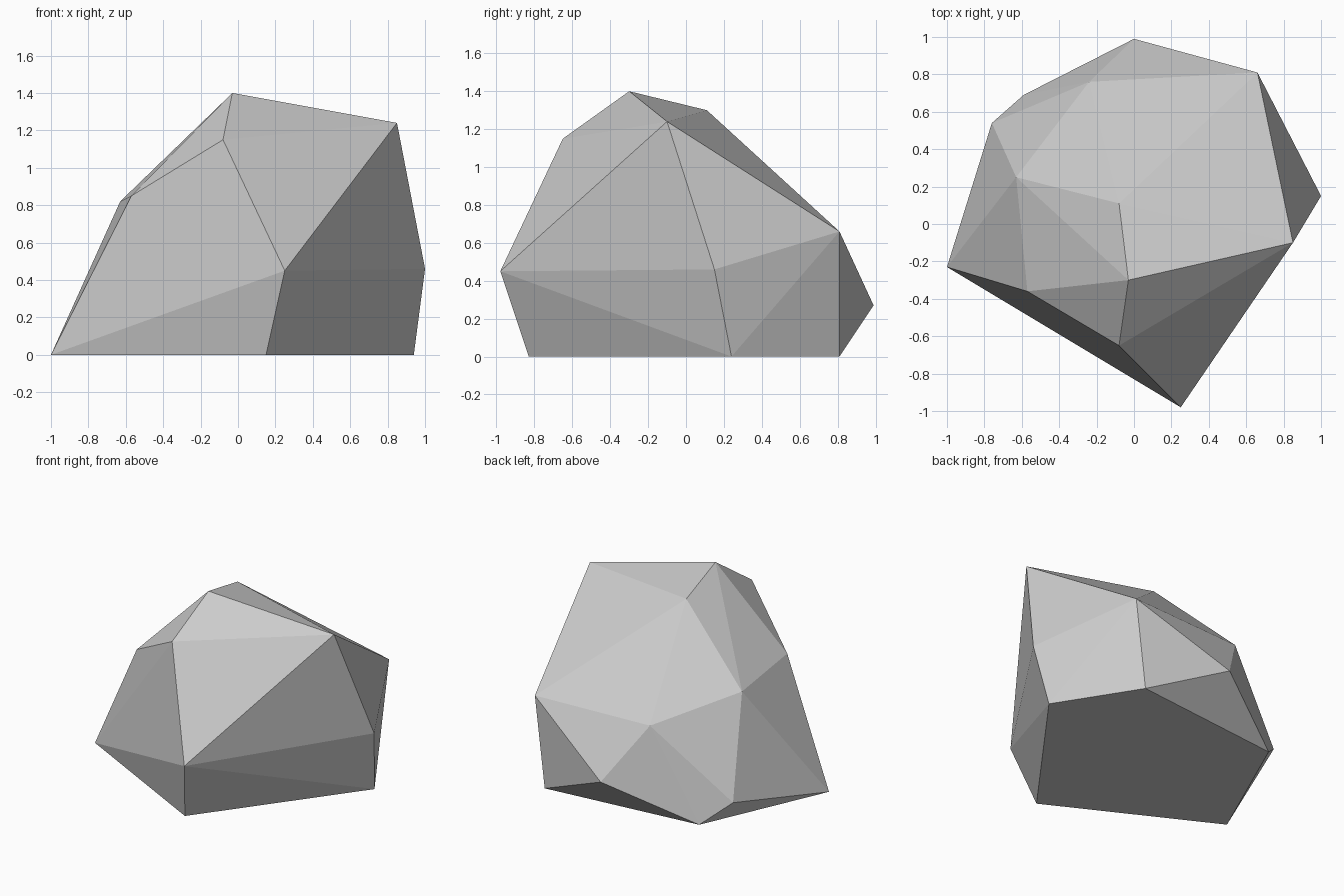
import bpy
import bmesh
import math

cube = bpy.data.objects.get("Cube")
if cube:
    bpy.data.objects.remove(cube, do_unlink=True)

# Stone material
stone = bpy.data.materials.new("stone_grey")
stone.use_nodes = True
grey = (0.6, 0.6, 0.6, 1)
stone.diffuse_color = grey
shader = stone.node_tree.nodes["Principled BSDF"]
shader.inputs["Base Color"].default_value = grey
shader.inputs["Roughness"].default_value = 0.9

# Corners of the boulder, ring by ring
base = [(-1, -.23, 0), (.15, -.83, 0), (.94, .24, 0), (.58, .81, 0), (-.59, .69, 0)]
girdle = [(.25, -.98, .45), (1, .15, .46), (0, .99, .27), (-.76, .54, .15)]
shoulder = [(.66, .81, .66), (-.24, .76, .66), (-.63, .25, .82), (-.57, -.36, .85)]
crown = [(.85, -.1, 1.24), (-.08, -.65, 1.15), (-.03, -.3, 1.4), (-.08, .11, 1.3)]

# Chiselled facets wrapped around the corners
bm = bmesh.new()
for corner in base + girdle + shoulder + crown:
    bm.verts.new(corner)
bmesh.ops.convex_hull(bm, input=bm.verts)
bmesh.ops.dissolve_limit(bm, angle_limit=math.radians(1), verts=bm.verts, edges=bm.edges)
bmesh.ops.recalc_face_normals(bm, faces=bm.faces)

mesh = bpy.data.meshes.new("boulder")
bm.to_mesh(mesh)
bm.free()
mesh.materials.append(stone)
boulder = bpy.data.objects.new("boulder", mesh)
bpy.context.collection.objects.link(boulder)
